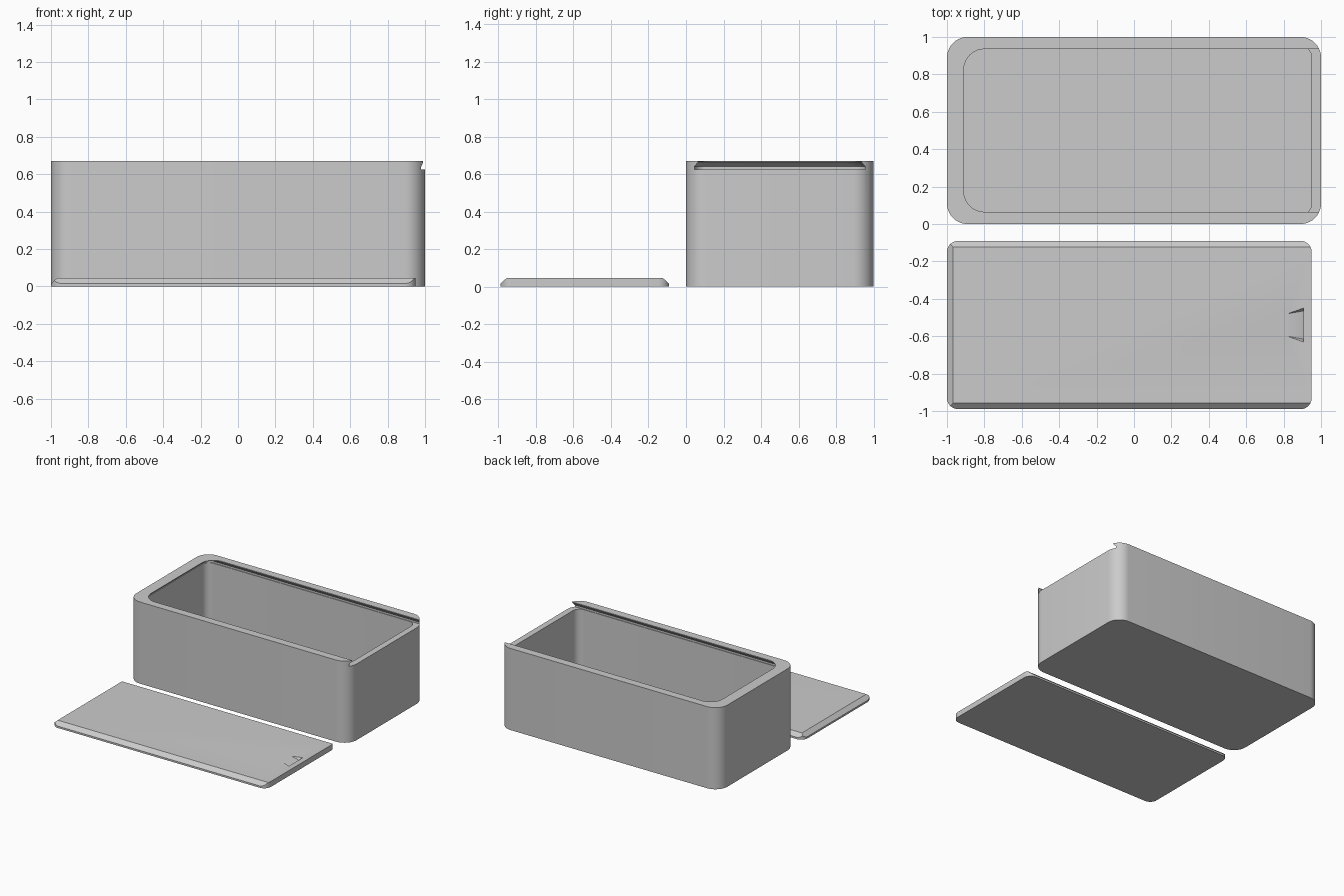
import bpy, bmesh, math
from mathutils import Vector

default = bpy.data.objects.get("Cube")
if default:
    bpy.data.objects.remove(default, do_unlink=True)

GREY = (0.6, 0.6, 0.6, 1)
mat = bpy.data.materials.new("plain grey")
mat.use_nodes = True
mat.diffuse_color = GREY
mat.node_tree.nodes["Principled BSDF"].inputs["Base Color"].default_value = GREY


def rounded_rect(x0, x1, y0, y1, r, steps=10):
    """Counter-clockwise outline with rounded corners."""
    centres = [(x1 - r, y1 - r), (x0 + r, y1 - r), (x0 + r, y0 + r), (x1 - r, y0 + r)]
    points = []
    for k, (cx, cy) in enumerate(centres):
        for i in range(steps + 1):
            a = (k + i / steps) * math.pi / 2
            points.append((cx + r * math.cos(a), cy + r * math.sin(a)))
    return points


def make_object(name, bm):
    bmesh.ops.recalc_face_normals(bm, faces=bm.faces)
    mesh = bpy.data.meshes.new(name)
    bm.to_mesh(mesh)
    bm.free()
    mesh.materials.append(mat)
    obj = bpy.data.objects.new(name, mesh)
    bpy.context.collection.objects.link(obj)
    return obj


def loft(layers):
    """Closed solid through (outline, height) layers."""
    bm = bmesh.new()
    rings = [[bm.verts.new((x, y, z)) for x, y in pts] for pts, z in layers]
    for a, b in zip(rings, rings[1:]):
        for i in range(len(a)):
            j = (i + 1) % len(a)
            bm.faces.new((a[i], a[j], b[j], b[i]))
    bm.faces.new(rings[0][::-1])
    bm.faces.new(rings[-1])
    return bm


def cut(obj, cutter):
    """Subtract the cutter and discard it."""
    mod = obj.modifiers.new("cut", "BOOLEAN")
    mod.operation = "DIFFERENCE"
    mod.solver = "EXACT"
    mod.object = cutter
    cutter.hide_render = True
    bpy.context.view_layer.objects.active = obj
    bpy.ops.object.modifier_apply(modifier=mod.name)
    bpy.data.objects.remove(cutter, do_unlink=True)


def smooth(obj):
    bpy.ops.object.select_all(action="DESELECT")
    obj.select_set(True)
    bpy.context.view_layer.objects.active = obj
    bpy.ops.object.shade_smooth_by_angle(angle=math.radians(30))


# Box body with rounded corners
H = 0.67
SLOT = 0.625
outer = rounded_rect(-1, 1, 0, 1, 0.11)
box = make_object("box_body", loft([(outer, 0), (outer, H)]))

# Inner cavity
inner = rounded_rect(-0.95, 0.95, 0.05, 0.95, 0.06)
cut(box, make_object("cavity_cutter", loft([(inner, 0.05), (inner, SLOT + 0.01)])))

# Dovetail slot for the lid, open at one end
wide = rounded_rect(-0.955, 1.3, 0.045, 0.955, 0.06)
narrow = rounded_rect(-0.91, 1.3, 0.065, 0.935, 0.11)
cut(box, make_object("slot_cutter", loft(
    [(wide, SLOT), (wide, 0.64), (narrow, 0.665), (narrow, H + 0.1)])))
smooth(box)

# Sliding lid: rounded plate with three sloping edges
T = 0.045
plate = rounded_rect(-1, 0.95, -0.99, -0.09, 0.06)
bm = loft([(plate, 0), (plate, T)])
for point, inward in (((0, -0.99), (0, 1)), ((0, -0.09), (0, -1)), ((-1, 0), (1, 0))):
    normal = Vector((-inward[0], -inward[1], 1.1))
    result = bmesh.ops.bisect_plane(
        bm, geom=bm.verts[:] + bm.edges[:] + bm.faces[:], dist=1e-5,
        plane_co=(point[0], point[1], 0.015), plane_no=normal, clear_outer=True)
    edges = [e for e in result["geom_cut"] if isinstance(e, bmesh.types.BMEdge)]
    bmesh.ops.holes_fill(bm, edges=edges, sides=0)
lid = make_object("sliding_lid", bm)

# Finger notch: a wedge deepest near the open end
bm = bmesh.new()
for side in (-1, 1):
    for x, half, z in ((0.82, 0.06, T), (0.905, 0.075, 0.018),
                       (0.905, 0.09, T), (0.905, 0.09, T + 0.03), (0.82, 0.06, T + 0.03)):
        bm.verts.new((x, -0.54 + side * half, z))
bmesh.ops.convex_hull(bm, input=bm.verts[:])
cut(lid, make_object("notch_cutter", bm))
smooth(lid)
